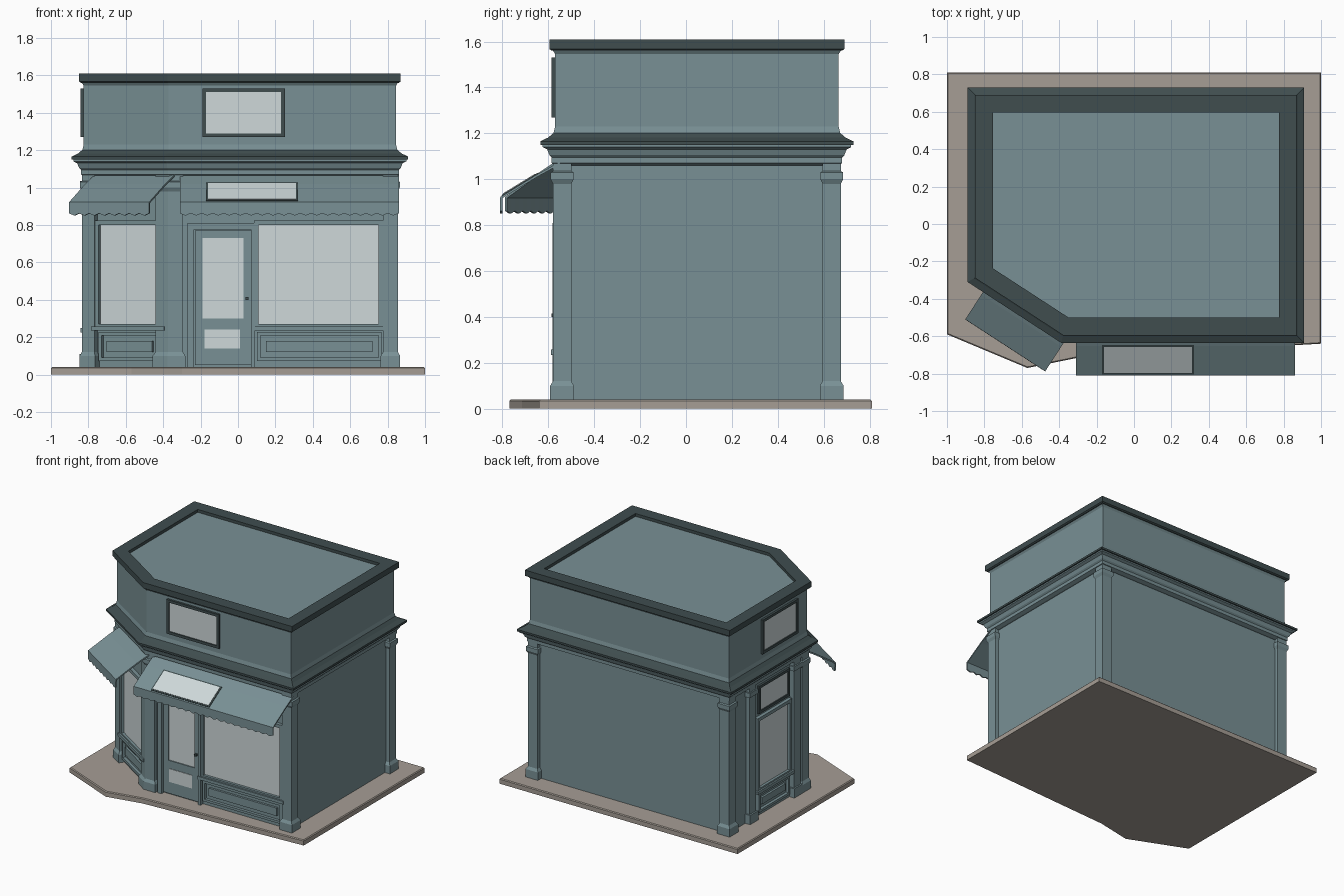
import bpy, bmesh, math
from mathutils import Vector, Matrix

if "Cube" in bpy.data.objects:
    bpy.data.objects.remove(bpy.data.objects["Cube"])


def material(name, rgb):
    m = bpy.data.materials.new(name)
    m.diffuse_color = (*rgb, 1)
    m.use_nodes = True
    m.node_tree.nodes["Principled BSDF"].inputs["Base Color"].default_value = m.diffuse_color
    return m


TEAL = material("teal paint", (0.19, 0.28, 0.30))
DARK = material("dark trim", (0.05, 0.075, 0.078))
STONE = material("pavement stone", (0.38, 0.34, 0.30))
PALE = material("pale glass", (0.62, 0.69, 0.70))

# Cornice outline (counter-clockwise), everything else is an offset of it
PLAN = [Vector(p) for p in [(0.91, 0.73), (-0.89, 0.73), (-0.89, -0.31),
                            (-0.39, -0.635), (0.91, -0.635)]]
WALL = 0.085


def inset(poly, d):
    out = []
    for i, p in enumerate(poly):
        a = (p - poly[i - 1]).normalized()
        b = (poly[(i + 1) % len(poly)] - p).normalized()
        n1, n2 = Vector((a.y, -a.x)), Vector((b.y, -b.x))
        out.append(p - (n1 + n2) * d / (1 + n1.dot(n2)))
    return out


def finish(name, bm, mats):
    bmesh.ops.recalc_face_normals(bm, faces=bm.faces)
    me = bpy.data.meshes.new(name)
    bm.to_mesh(me)
    bm.free()
    for m in mats:
        me.materials.append(m)
    ob = bpy.data.objects.new(name, me)
    bpy.context.collection.objects.link(ob)
    return ob


def loft(name, poly, profile, mat):
    """Skin a (inset, height) profile around a plan polygon, capped."""
    bm = bmesh.new()
    rings = [[bm.verts.new((q.x, q.y, z)) for q in inset(poly, d)] for d, z in profile]
    n = len(poly)
    for r, s in zip(rings, rings[1:]):
        for i in range(n):
            j = (i + 1) % n
            bm.faces.new((r[i], r[j], s[j], s[i]))
    bm.faces.new(rings[0][::-1])
    bm.faces.new(rings[-1])
    return finish(name, bm, [mat])


def wall_frame(origin, out):
    """Local axes on a wall: x to the viewer's right, y outward, z up."""
    o = Vector((*out, 0)).normalized()
    u = Vector((-o.y, o.x, 0))
    m = Matrix((u, o, (0, 0, 1))).transposed().to_4x4()
    m.translation = Vector((*origin, 0))
    return m


def boxes(name, fr, items, mat):
    bm = bmesh.new()
    for u0, u1, w0, w1, z0, z1 in items:
        m = fr @ Matrix.Translation(((u0 + u1) / 2, (w0 + w1) / 2, (z0 + z1) / 2)) \
            @ Matrix.Diagonal((u1 - u0, w1 - w0, z1 - z0, 1))
        bmesh.ops.create_cube(bm, size=1, matrix=m)
    return finish(name, bm, [mat])


def border(u0, u1, z0, z1, t, w0, w1):
    """Four bars around an opening."""
    return [(u0 - t, u0, w0, w1, z0 - t, z1 + t), (u1, u1 + t, w0, w1, z0 - t, z1 + t),
            (u0, u1, w0, w1, z0 - t, z0), (u0, u1, w0, w1, z1, z1 + t)]


def window(name, fr, u0, u1, z0, z1):
    boxes(name + "_glass", fr, [(u0, u1, 0, 0.006, z0, z1)], PALE)
    sill = (u0 - 0.04, u1 + 0.04, 0, 0.038, z0 - 0.035, z0 - 0.012)
    boxes(name + "_frame", fr, border(u0, u1, z0, z1, 0.025, 0, 0.026) + [sill], TEAL)


def panel(name, fr, u0, u1, z0, z1):
    boxes(name, fr, border(u0, u1, z0, z1, 0.018, 0, 0.022)
          + [(u0 + 0.03, u1 - 0.03, 0, 0.016, z0 + 0.03, z1 - 0.03)], TEAL)


def sign(name, fr, u0, u1, z0, z1, w):
    boxes(name + "_plate", fr, [(u0, u1, w, w + 0.008, z0, z1)], PALE)
    boxes(name + "_frame", fr, border(u0, u1, z0, z1, 0.02, w, w + 0.016), DARK)


def awning(name, fr, u0, u1):
    """Sloped canopy with a softly scalloped valance."""
    bm = bmesh.new()
    n = 2 * round((u1 - u0) / 0.06)
    rows = []
    for i in range(n + 1):
        u = u0 + (u1 - u0) * i / n
        low = 0.862 if i % 2 == 0 else 0.85
        rows.append([bm.verts.new(fr @ Vector(p)) for p in
                     [(u, 0, 1.07), (u, 0.10, 1.015), (u, 0.255, 0.92), (u, 0.255, low)]])
    for r, s in zip(rows, rows[1:]):
        for k in range(3):
            bm.faces.new((r[k], r[k + 1], s[k + 1], s[k]))
    ob = finish(name, bm, [TEAL])
    mod = ob.modifiers.new("thickness", "SOLIDIFY")
    mod.thickness = 0.01
    mod.offset = 0


# Pavement
slab = [Vector(p) for p in [(1, 0.81), (-1, 0.81), (-1, -0.59), (-0.57, -0.77),
                            (-0.3, -0.715), (1, -0.64)]]
loft("pavement", slab, [(0, 0), (0, 0.034), (0.006, 0.04)], STONE)

# Main body, cornice, upper storey and roof
loft("lower_walls", PLAN, [(WALL, 0.04), (WALL, 1.08)], TEAL)
loft("cornice", PLAN, [(0.075, 1.06), (0.05, 1.07), (0.05, 1.095), (0.04, 1.105),
                       (0.03, 1.13), (0.01, 1.14), (0.01, 1.155)], TEAL)
loft("cornice_cap", PLAN, [(0, 1.15), (0, 1.165), (0.035, 1.182), (0.062, 1.205),
                           (0.075, 1.205)], DARK)
loft("upper_walls", PLAN, [(0.055, 1.19), (0.065, 1.23), (0.065, 1.545), (0.05, 1.568)], TEAL)
loft("roof_rim", PLAN, [(0.05, 1.56), (0.04, 1.567), (0.04, 1.61), (0.135, 1.61),
                        (0.135, 1.58)], DARK)
loft("roof_deck", PLAN, [(0.13, 1.56), (0.13, 1.588)], TEAL)

# Corner pilasters with plinth and capital
outer = inset(PLAN, 0.055)
for i, p in enumerate(outer):
    a = (p - outer[i - 1]).normalized()
    b = (outer[(i + 1) % 5] - p).normalized()
    na, nb = Vector((-a.y, a.x)), Vector((-b.y, b.x))
    shape = [p - a * 0.08, p, p + b * 0.08, p + b * 0.08 + nb * 0.05, p - a * 0.08 + na * 0.05]
    loft("corner_pilaster_%d" % i, shape,
         [(-0.012, 0.04), (-0.012, 0.10), (0, 0.12), (0, 0.98), (-0.01, 1.0),
          (-0.01, 1.03), (0, 1.035), (0, 1.07)], TEAL)

# Wall frames
W = inset(PLAN, WALL)
FRONT = wall_frame((0, W[4].y), (0, -1))
LEFT = wall_frame((W[2].x, 0), (-1, 0))
edge = PLAN[3] - PLAN[2]
CORNER = wall_frame((W[2] + W[3]) / 2, (edge.y, -edge.x))

# Front shop window, corner window and left window, each over a panel
window("shop_window", FRONT, 0.11, 0.75, 0.27, 0.80)
panel("shop_panel", FRONT, 0.12, 0.75, 0.09, 0.21)
window("corner_window", CORNER, -0.175, 0.21, 0.27, 0.80)
panel("corner_panel", CORNER, -0.16, 0.19, 0.09, 0.21)
window("left_window", LEFT, -0.30, 0.06, 0.26, 0.77)
panel("left_panel", LEFT, -0.29, 0.05, 0.09, 0.20)
boxes("left_pilasters", LEFT,
      [s for u in (-0.43, 0.10) for s in
       [(u, u + 0.08, 0, 0.03, 0.04, 1.07), (u - 0.01, u + 0.09, 0, 0.042, 0.04, 0.11),
        (u - 0.01, u + 0.09, 0, 0.04, 1.0, 1.035)]], TEAL)

# Door with stiles and rails, tall pane and small lower pane
boxes("door_glass", FRONT, [(-0.19, 0.03, 0, 0.006, 0.30, 0.73),
                            (-0.18, 0.01, 0.012, 0.018, 0.14, 0.24)], PALE)
boxes("door_leaf", FRONT, border(-0.19, 0.03, 0.30, 0.73, 0.04, 0, 0.014)
      + [(-0.23, 0.07, 0, 0.014, 0.05, 0.26)], TEAL)
boxes("door_frame", FRONT, [(-0.27, -0.235, 0, 0.032, 0.04, 0.81), (0.07, 0.092, 0, 0.032, 0.04, 0.81),
                            (-0.27, 0.092, 0, 0.032, 0.775, 0.81)], TEAL)
boxes("door_knob", FRONT, [(0.04, 0.055, 0.01, 0.035, 0.40, 0.415)], DARK)

# Blank signs
sign("front_sign", FRONT, -0.17, 0.23, 1.29, 1.51, 0.02)
sign("left_sign", LEFT, -0.26, 0.13, 1.29, 1.51, 0.02)
sign("left_lower_sign", LEFT, -0.28, 0.05, 0.84, 1.01, 0.004)

# Awnings, with a blank plate lying on the front slope
awning("front_awning", FRONT, -0.31, 0.86)
awning("corner_awning", CORNER, -0.21, 0.30)
slope = FRONT @ Matrix.Translation((0, 0.10, 1.015)) @ Matrix.Rotation(math.atan2(-0.095, 0.155), 4, 'X')
boxes("awning_plate", slope, [(-0.16, 0.31, 0.002, 0.165, 0.004, 0.012)], PALE)
boxes("awning_plate_edge", slope, [(-0.17, 0.32, -0.008, 0.175, 0.002, 0.009)], DARK)
